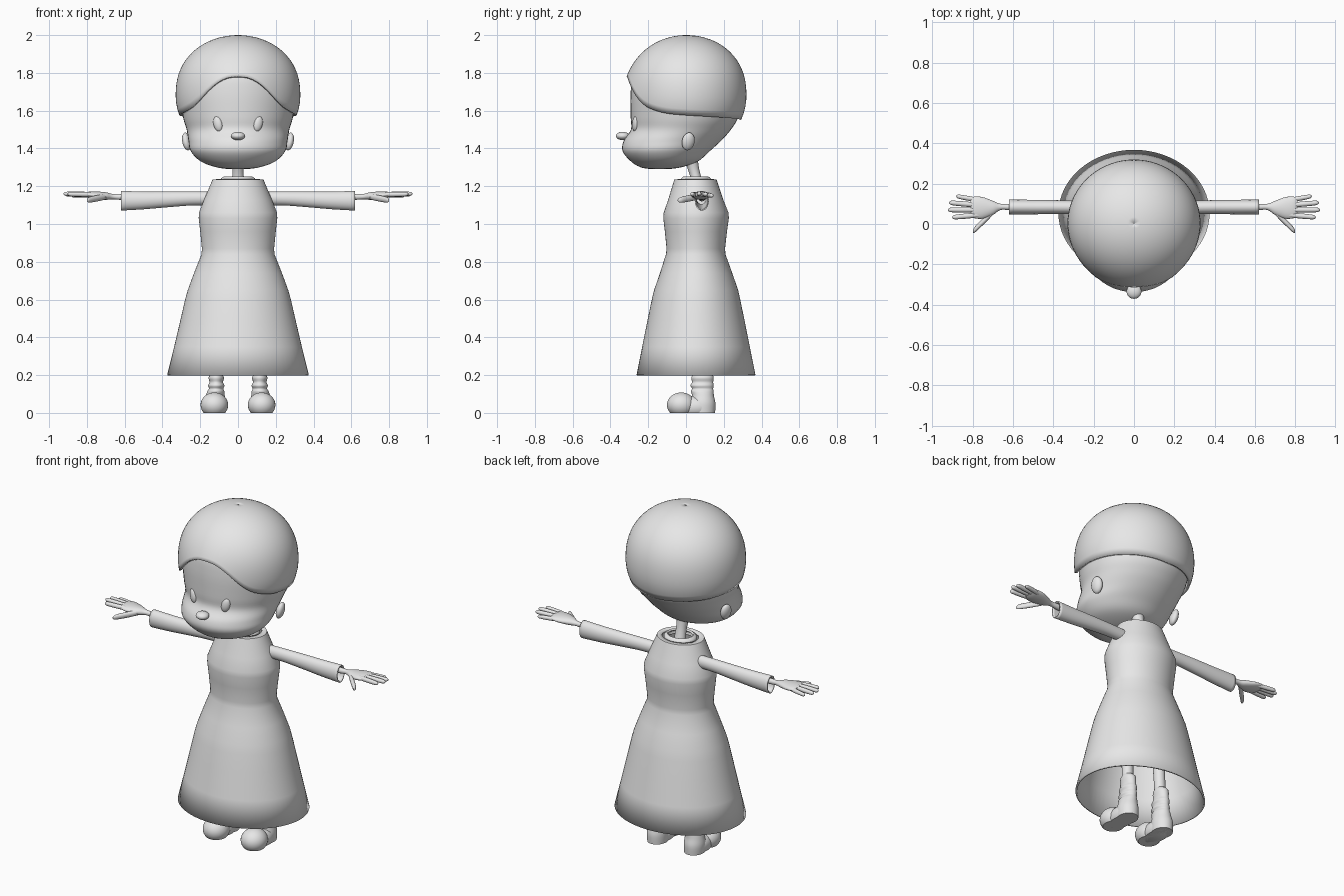
import bpy, bmesh, math
from mathutils import Vector, Matrix

cube = bpy.data.objects.get("Cube")
if cube:
    bpy.data.objects.remove(cube, do_unlink=True)

GREY = (0.8, 0.8, 0.8, 1)
clay = bpy.data.materials.new("plain grey")
clay.use_nodes = True
clay.diffuse_color = GREY
clay.node_tree.nodes["Principled BSDF"].inputs["Base Color"].default_value = GREY


def finish(name, bm, mirror=False, thick=0):
    """Turn a bmesh into a smooth object, optionally mirrored or thickened."""
    bmesh.ops.recalc_face_normals(bm, faces=bm.faces)
    mesh = bpy.data.meshes.new(name)
    bm.to_mesh(mesh)
    bm.free()
    mesh.materials.append(clay)
    obj = bpy.data.objects.new(name, mesh)
    bpy.context.collection.objects.link(obj)
    if thick:
        mod = obj.modifiers.new("thickness", "SOLIDIFY")
        mod.thickness, mod.offset = thick, -1
    if mirror:
        mod = obj.modifiers.new("mirror", "MIRROR")
        mod.use_clip = False
    bpy.ops.object.select_all(action="DESELECT")
    obj.select_set(True)
    bpy.context.view_layer.objects.active = obj
    bpy.ops.object.shade_smooth_by_angle(angle=math.radians(45))
    return obj


def spline(keys, steps):
    """Smooth curve through tuples of any length."""
    if steps == 1:
        return keys
    out = []
    for i in range(len(keys) - 1):
        p, q = keys[i], keys[i + 1]
        a, b = keys[max(i - 1, 0)], keys[min(i + 2, len(keys) - 1)]
        for s in range(steps):
            t = s / steps
            out.append([0.5 * (2 * y + (z - x) * t + (2 * x - 5 * y + 4 * z - w) * t * t
                               + (3 * y - x - 3 * z + w) * t ** 3)
                        for x, y, z, w in zip(a, p, q, b)])
    return out + [keys[-1]]


def skin(bm, rings, caps):
    loops = [[bm.verts.new(p) for p in ring] for ring in rings]
    n = len(loops[0])
    for lo, hi in zip(loops, loops[1:]):
        for i in range(n):
            bm.faces.new((lo[i], lo[(i + 1) % n], hi[(i + 1) % n], hi[i]))
    if caps:
        bm.faces.new(loops[0][::-1])
        bm.faces.new(loops[-1])


def loft(name, keys, axis="z", steps=5, n=32, caps=True, **kw):
    """Elliptical sections (x, y, z, radius, radius) across the given axis."""
    rings = []
    for x, y, z, a, b in spline(keys, steps):
        ring = []
        for i in range(n):
            c, s = math.cos(math.tau * i / n), math.sin(math.tau * i / n)
            ring.append((x + a * c, y + b * s, z) if axis == "z" else (x, y + a * c, z + b * s))
        rings.append(ring)
    bm = bmesh.new()
    skin(bm, rings, caps)
    return finish(name, bm, **kw)


def side(keys):
    """Convert (z, half width, front, back) rows to loft sections."""
    return [(0, (f + b) / 2, z, w, (b - f) / 2) for z, w, f, b in keys]


def ball(name, centre, size, turn=(0, 0, 0), floor=None, **kw):
    bm = bmesh.new()
    bmesh.ops.create_uvsphere(bm, u_segments=32, v_segments=20, radius=1)
    rot = Matrix.Identity(4)
    for angle, axis in zip(turn, "XYZ"):
        rot = Matrix.Rotation(math.radians(angle), 4, axis) @ rot
    bm.transform(Matrix.Translation(centre) @ rot @ Matrix.Diagonal((*size, 1)))
    if floor is not None:
        cut = bmesh.ops.bisect_plane(bm, geom=bm.verts[:] + bm.edges[:] + bm.faces[:],
                                     plane_co=(0, 0, floor), plane_no=(0, 0, -1), clear_outer=True)
        rim = [e for e in cut["geom_cut"] if isinstance(e, bmesh.types.BMEdge)]
        bmesh.ops.contextual_create(bm, geom=rim)
    return finish(name, bm, **kw)


# Head with a full muzzle and rounded skull
loft("head", side([
    (1.29, .01, -.15, -.13), (1.297, .10, -.23, -.04), (1.33, .195, -.29, .06),
    (1.385, .25, -.335, .125), (1.44, .262, -.33, .185), (1.5, .272, -.292, .238),
    (1.57, .292, -.293, .277), (1.7, .31, -.293, .30), (1.8, .29, -.275, .28),
    (1.9, .215, -.20, .20), (1.96, .11, -.10, .10), (1.975, .01, -.01, .01)]), n=48)
ball("nose", (0, -.335, 1.466), (.037, .036, .022))
ball("eyes", (.107, -.268, 1.53), (.024, .016, .041), turn=(0, 14, 20), mirror=True)
ball("ears", (.272, .012, 1.437), (.022, .034, .048), turn=(-8, 12, 15), mirror=True)

# Hair cap whose lower edge arches over the forehead
EDGE = [(0, 1.785), (15, 1.775), (33, 1.69), (44, 1.625), (67, 1.585), (90, 1.575), (180, 1.55)]


def edge_height(deg):
    for (a, za), (b, zb) in zip(EDGE, EDGE[1:]):
        if deg <= b:
            t = (deg - a) / (b - a)
            return za + (zb - za) * t
    return EDGE[-1][1]


def hair_point(i, t, n):
    deg = 360 * i / n
    deg = min(deg, 360 - deg)
    # Average neighbouring heights to soften the arch
    low = sum(edge_height(abs(deg + d)) for d in (-8, -4, 0, 4, 8)) / 5
    z = low + (2.0 - low) * math.sin(t * math.pi / 2)
    k = (z - 1.68) / 0.32
    if k > 0:
        scale = math.sqrt(max(1 - k ** 2.3, 0.00001))
    else:
        scale = 1 - 0.09 * (k * 0.32 / 0.13) ** 2
    a = math.tau * i / n
    lift = 0.012 * max(math.cos(a), 0) ** 2 * (1 - t) ** 4
    return (0.33 * scale * math.sin(a), 0.003 - 0.317 * scale * math.cos(a) - lift, z)


bm = bmesh.new()
N, ROWS = 72, 20
skin(bm, [[hair_point(i, r / ROWS, N) for i in range(N)] for r in range(ROWS + 1)], False)
bmesh.ops.remove_doubles(bm, verts=bm.verts, dist=0.0005)
finish("hair", bm, thick=.014)

# Neck, collar and hidden torso
loft("neck", [(0, .06, 1.17, .045, .04), (0, .055, 1.23, .033, .03),
              (0, .04, 1.29, .03, .03), (0, .02, 1.36, .04, .04)])
loft("collar", [(0, .055, 1.215, .092, .08), (0, .053, 1.238, .092, .08),
                (0, .052, 1.252, .075, .065)], caps=False, thick=.012)
loft("torso", [(0, .055, .72, .11, .09), (0, .055, .85, .13, .10), (0, .055, 1.05, .14, .11),
               (0, .055, 1.17, .10, .08), (0, .055, 1.2, .04, .035)])

# Long flared dress, open at hem and neck
loft("dress", side([
    (.20, .375, -.262, .368), (.35, .338, -.232, .338), (.5, .303, -.202, .308),
    (.60, .28, -.181, .287), (.65, .266, -.169, .276), (.74, .233, -.138, .245),
    (.84, .193, -.106, .209), (.87, .191, -.103, .207), (.96, .20, -.112, .217),
    (1.03, .208, -.12, .227), (1.06, .207, -.118, .225), (1.13, .179, -.094, .197),
    (1.235, .135, -.062, .162), (1.238, .105, -.035, .14)]),
    steps=1, n=64, caps=False, thick=.01)

# Sleeves, open at the cuffs
loft("sleeves", [(.13, .08, 1.135, .03, .036), (.25, .082, 1.135, .032, .037),
                 (.38, .084, 1.13, .034, .042), (.5, .084, 1.125, .036, .047),
                 (.62, .084, 1.123, .037, .052)],
     axis="x", caps=False, thick=.007, mirror=True)

# Forearms and palms
loft("hands", [(.45, .084, 1.14, .02, .02), (.6, .084, 1.143, .017, .017),
               (.66, .085, 1.145, .015, .014), (.70, .08, 1.148, .035, .02),
               (.75, .08, 1.152, .053, .02), (.79, .082, 1.155, .054, .016),
               (.81, .082, 1.156, .046, .009)], axis="x", mirror=True)


def finger(name, base, tip, r):
    base, tip = Vector(base), Vector(tip)
    keys = [(*base.lerp(tip, t), r * k, r * k)
            for t, k in ((0, .9), (.4, 1), (.85, .9), (.96, .6), (1, .1))]
    loft(name, keys, axis="x", steps=3, n=14, mirror=True)


finger("little_fingers", (.77, .118, 1.152), (.882, .138, 1.15), .012)
finger("ring_fingers", (.78, .094, 1.156), (.918, .106, 1.157), .013)
finger("middle_fingers", (.78, .07, 1.158), (.924, .07, 1.16), .013)
finger("index_fingers", (.77, .045, 1.156), (.902, .033, 1.158), .013)
finger("thumbs", (.70, .06, 1.145), (.80, -.038, 1.125), .017)

# Legs and boots with soft folds above the ankle
loft("legs", [(.115, .085, .2, .03, .03), (.11, .075, .45, .034, .034),
              (.095, .06, .8, .05, .05)], mirror=True)
loft("boot_shafts", [
    (.122, .09, 0, .055, .064), (.122, .09, .05, .057, .066), (.12, .09, .09, .05, .058),
    (.117, .086, .115, .045, .06), (.116, .088, .128, .038, .056),
    (.115, .085, .145, .043, .061), (.115, .088, .163, .036, .056),
    (.115, .087, .185, .041, .059), (.115, .088, .205, .034, .054),
    (.115, .088, .25, .037, .05), (.115, .086, .27, .03, .035)],
    steps=4, mirror=True)
ball("boot_toes", (.125, -.025, .042), (.073, .076, .066), floor=0, mirror=True)
ball("boot_soles", (.123, .045, .03), (.06, .10, .06), floor=0, mirror=True)
